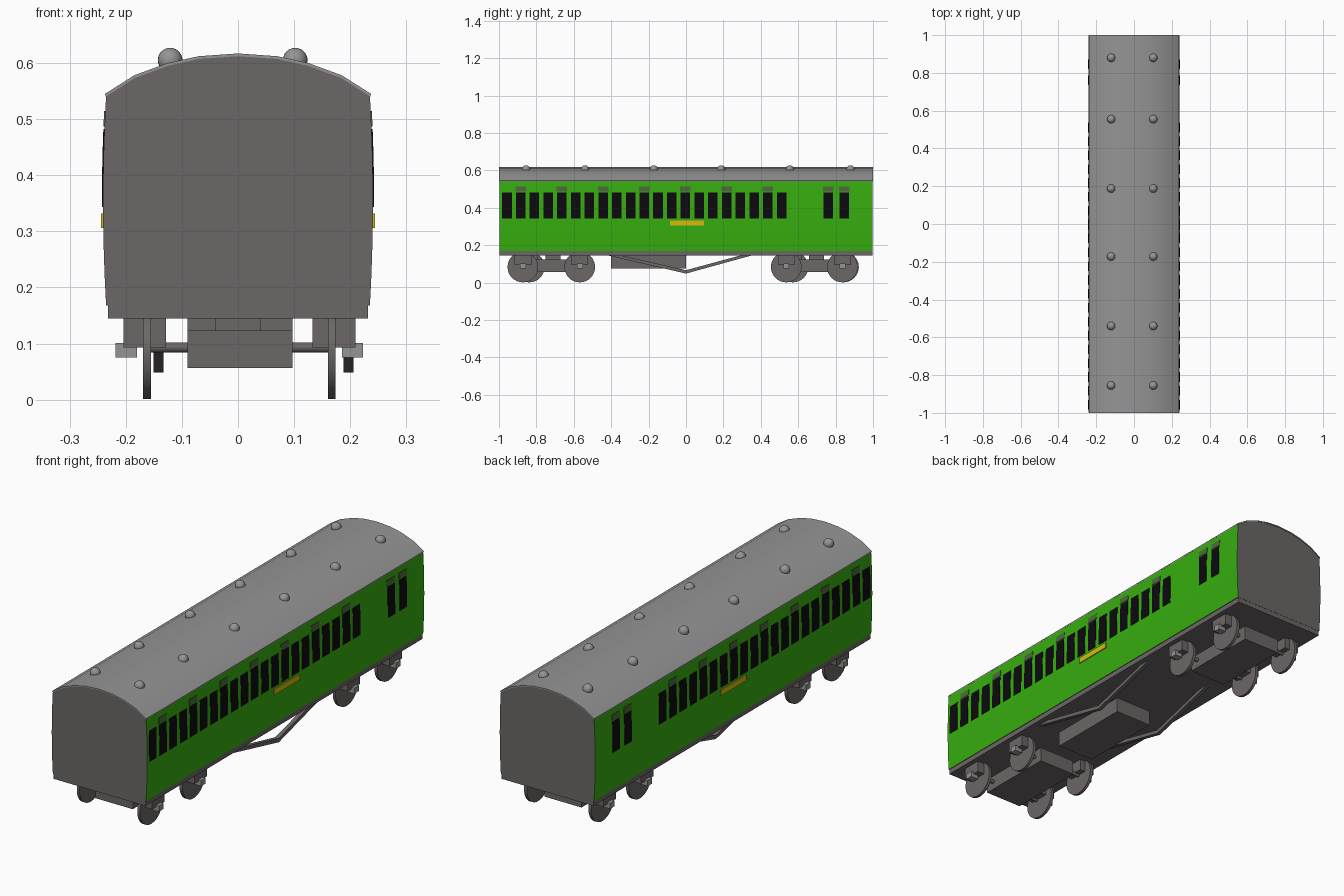
import bpy, bmesh, math
from mathutils import Matrix

if "Cube" in bpy.data.objects:
    bpy.data.objects.remove(bpy.data.objects["Cube"])


def material(name, rgb):
    m = bpy.data.materials.new(name)
    m.diffuse_color = (*rgb, 1)
    m.use_nodes = True
    m.node_tree.nodes["Principled BSDF"].inputs["Base Color"].default_value = m.diffuse_color
    return m


GREEN = material("coach_green", (0.038, 0.42, 0.0045))
GREY = material("underframe_grey", (0.145, 0.135, 0.132))
ROOF = material("roof_grey", (0.30, 0.30, 0.30))
BLACK = material("window_black", (0.004, 0.003, 0.005))
VENT = material("ventilator_grey_green", (0.075, 0.14, 0.05))
YELLOW = material("board_yellow", (0.65, 0.50, 0.005))


def finish(name, bm, mats, smooth=False):
    bmesh.ops.recalc_face_normals(bm, faces=bm.faces)
    me = bpy.data.meshes.new(name)
    bm.to_mesh(me)
    bm.free()
    for m in mats:
        me.materials.append(m)
    ob = bpy.data.objects.new(name, me)
    bpy.context.collection.objects.link(ob)
    if smooth:
        bpy.context.view_layer.objects.active = ob
        ob.select_set(True)
        bpy.ops.object.shade_smooth_by_angle(angle=math.radians(30))
        ob.select_set(False)
    return ob


def prism(bm, pts, a, b, axis="y"):
    """Extrude a closed profile from a to b along y (pts = x,z) or x (pts = y,z)."""
    def co(p, t):
        return (p[0], t, p[1]) if axis == "y" else (t, p[0], p[1])
    lo = [bm.verts.new(co(p, a)) for p in pts]
    hi = [bm.verts.new(co(p, b)) for p in pts]
    bm.faces.new(lo)
    bm.faces.new(hi[::-1])
    n = len(pts)
    for i in range(n):
        j = (i + 1) % n
        bm.faces.new((lo[i], lo[j], hi[j], hi[i]))


def box(bm, x0, x1, y0, y1, z0, z1):
    prism(bm, [(x0, z0), (x1, z0), (x1, z1), (x0, z1)], y0, y1)


def rod(bm, x0, x1, y, z, r, seg):
    mat = Matrix.Translation(((x0 + x1) / 2, y, z)) @ Matrix.Rotation(math.pi / 2, 4, "Y")
    bmesh.ops.create_cone(bm, cap_ends=True, segments=seg, radius1=r, radius2=r,
                          depth=x1 - x0, matrix=mat)


def side_x(z):
    """Half width of the gently bulging body side."""
    return 0.2405 - 0.0055 * ((z - 0.355) / 0.188) ** 2


def levels(z0, z1, n):
    return [z0 + (z1 - z0) * i / n for i in range(n + 1)]


# Body: bulging sides in green, plain grey ends
arc = [(0.185, 0.575), (0.125, 0.597), (0.07, 0.609), (0, 0.614)]
arc = arc + [(-x, z) for x, z in arc[-2::-1]]
wall = [(side_x(z), z) for z in levels(0.168, 0.543, 8)]
bm = bmesh.new()
prism(bm, wall + [(x, z - 0.002) for x, z in arc] + [(-x, z) for x, z in wall[::-1]], -0.998, 0.998)
bm.normal_update()
bmesh.ops.recalc_face_normals(bm, faces=bm.faces)
for f in bm.faces:
    f.material_index = 0 if abs(f.normal.x) > 0.9 else 1
finish("coach_body", bm, [GREEN, GREY], True)

# Roof shell
outer = [(0.237, 0.545)] + [(x, z + 0.003) for x, z in arc] + [(-0.237, 0.545)]
inner = [(x * 0.995, z - 0.005) for x, z in outer[::-1]]
bm = bmesh.new()
prism(bm, outer + inner, -1, 1)
finish("roof", bm, [ROOF], True)

# Roof ventilators
bm = bmesh.new()
for x in (-0.121, 0.102):
    for y in (-0.855, -0.54, -0.172, 0.188, 0.555, 0.88):
        bmesh.ops.create_uvsphere(bm, u_segments=20, v_segments=12, radius=0.022,
                                  matrix=Matrix.Translation((x, y, 0.605)))
finish("roof_ventilators", bm, [ROOF], True)


# Thin plates that follow both body sides
def side_plates(name, centres, width, z0, z1, mat, proud=0.002):
    bm = bmesh.new()
    zs = levels(z0, z1, 4)
    for s in (-1, 1):
        pts = [(s * (side_x(z) + proud), z) for z in zs]
        pts += [(s * (side_x(z) - 0.003), z) for z in zs[::-1]]
        for y in centres:
            prism(bm, pts, y - width / 2, y + width / 2)
    finish(name, bm, [mat])


row = [-0.957 + 0.0734 * i for i in range(21)]
pair = [0.761, 0.846]
side_plates("windows", row + pair, 0.051, 0.343, 0.482, BLACK)
side_plates("window_ventilators", row[1::3] + pair, 0.056, 0.487, 0.514, VENT)
side_plates("destination_board", [0.005], 0.182, 0.306, 0.332, YELLOW, 0.004)

# Underframe and equipment box
bm = bmesh.new()
box(bm, -0.232, 0.232, -0.997, 0.997, 0.145, 0.17)
finish("underframe", bm, [GREY])
bm = bmesh.new()
box(bm, -0.09, 0.097, -0.4, 0.0, 0.075, 0.15)
finish("equipment_box", bm, [GREY])

# Truss rods, one bent bar on each side
bm = bmesh.new()
truss = [(-0.44, 0.15), (0, 0.048), (0.37, 0.15), (0.31, 0.15), (0, 0.066), (-0.37, 0.15)]
for x in (-0.142, 0.197):
    prism(bm, truss, x - 0.009, x + 0.009, "x")
finish("truss_rods", bm, [GREY])

# Bogies: frame, pivot, axles, wheels, spring boxes and axle ends
WHEELS = {"front": ((-0.838, -0.568), (-0.872, -0.568)),
          "back": ((0.572, 0.842), (0.536, 0.836))}
for end, (left, right) in WHEELS.items():
    mid = (left[0] + left[1] + right[0] + right[1]) / 4
    bm = bmesh.new()
    box(bm, -0.09, 0.097, mid - 0.185, mid + 0.185, 0.056, 0.123)
    box(bm, -0.04, 0.04, mid - 0.04, mid + 0.04, 0.12, 0.15)
    finish(end + "_bogie_frame", bm, [GREY])

    wheels, boxes, ends, axles = (bmesh.new() for _ in range(4))
    for s, cx, ys in ((-1, -0.162, left), (1, 0.167, right)):
        for y in ys:
            rod(wheels, cx - 0.007, cx + 0.007, y, 0.083, 0.082, 32)
            c = cx + s * 0.004
            box(boxes, c - 0.038, c + 0.038, y - 0.045, y + 0.045, 0.093, 0.147)
            e = cx + s * 0.037
            box(ends, e - 0.019, e + 0.019, y - 0.016, y + 0.016, 0.075, 0.101)
    for i in (0, 1):
        rod(axles, -0.16, 0.165, (left[i] + right[i]) / 2, 0.093, 0.009, 16)
    finish(end + "_wheels", wheels, [GREY], True)
    finish(end + "_spring_boxes", boxes, [GREY])
    finish(end + "_axle_ends", ends, [ROOF])
    finish(end + "_axles", axles, [GREY], True)
